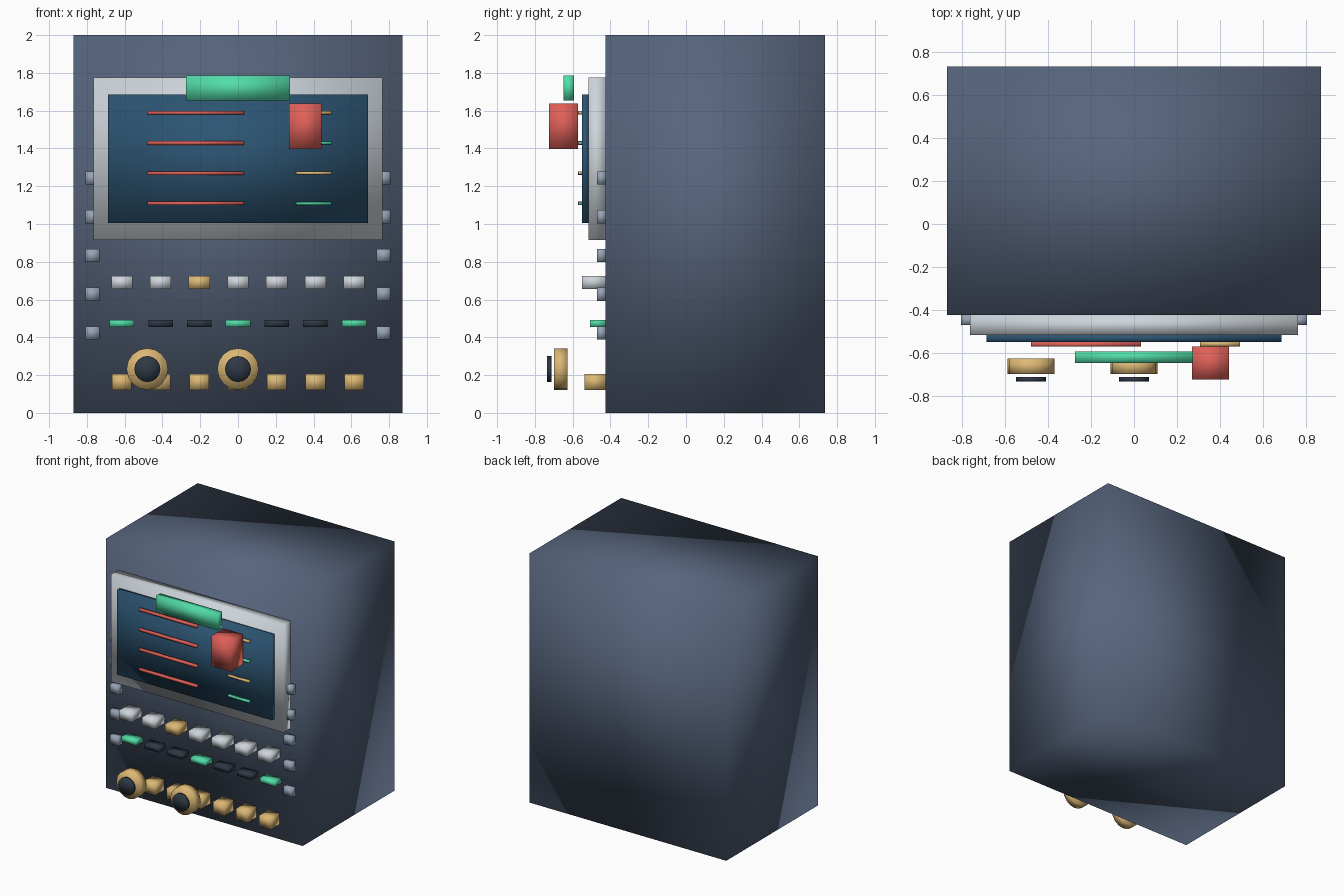
import bpy
import math

old = bpy.data.objects.get("Cube")
if old:
    bpy.data.objects.remove(old, do_unlink=True)


def material(name, rgb):
    """Flat material from 0-255 display values."""
    col = [((c / 255 + 0.055) / 1.055) ** 2.4 for c in rgb] + [1.0]
    m = bpy.data.materials.new(name)
    m.use_nodes = True
    m.diffuse_color = col
    m.node_tree.nodes["Principled BSDF"].inputs["Base Color"].default_value = col
    return m


BODY = material("slate blue", (86, 100, 124))
FRAME = material("light grey", (206, 213, 219))
SCREEN = material("deep blue", (44, 84, 114))
RED = material("coral red", (222, 96, 88))
GREEN = material("mint green", (82, 220, 168))
TAN = material("brass tan", (220, 184, 116))
STEEL = material("steel grey", (150, 163, 182))
DARK = material("charcoal", (46, 56, 68))

FACE = -0.425      # front plane of the cabinet
GLASS = -0.55      # front plane of the screen


def finish(name, mat):
    ob = bpy.context.object
    ob.name = ob.data.name = name
    ob.data.materials.append(mat)
    bpy.ops.object.shade_smooth()
    return ob


def box(name, mat, x, y, z):
    """Softly shaded box from (min, max) pairs on each axis."""
    spans = (x, y, z)
    bpy.ops.mesh.primitive_cube_add(size=1, location=[(a + b) / 2 for a, b in spans])
    bpy.context.object.scale = [b - a for a, b in spans]
    bpy.ops.object.transform_apply(location=False, rotation=False, scale=True)
    return finish(name, mat)


def around(c, size):
    return (c - size / 2, c + size / 2)


def disc(name, mat, x, z, radius, y):
    """Round part with its axis running front to back."""
    bpy.ops.mesh.primitive_cylinder_add(
        vertices=16, radius=radius, depth=y[1] - y[0], end_fill_type='TRIFAN',
        location=(x, sum(y) / 2, z), rotation=(math.pi / 2, 0, 0))
    return finish(name, mat)


# Cabinet and display
box("cabinet", BODY, (-0.872, 0.872), (FACE, 0.735), (0, 2))
box("screen_frame", FRAME, (-0.765, 0.765), (-0.517, FACE), (0.916, 1.776))
box("screen", SCREEN, (-0.687, 0.687), (GLASS, -0.517), (1.006, 1.686))

# Lines on the screen
for i in range(4):
    z = 1.589 - 0.16 * i
    box(f"long_line_{i + 1}", RED, (-0.48, 0.032), (-0.572, GLASS), around(z, 0.019))
    box(f"short_line_{i + 1}", (TAN, GREEN)[i % 2], (0.307, 0.495),
        (-0.57, GLASS), around(z, 0.016))

# Floating blocks ahead of the screen
box("green_bar", GREEN, (-0.275, 0.275), (-0.648, -0.594), (1.655, 1.785))
box("red_block", RED, (0.271, 0.443), (-0.725, -0.571), (1.398, 1.638))

# Side studs
for side, s in (("left", 1), ("right", -1)):
    for i in range(5):
        box(f"{side}_stud_{i + 1}", STEEL, around(s * 0.77, 0.075),
            (-0.471, FACE), around(0.423 + 0.205 * i, 0.07))

# Three rows of keys
for i in range(7):
    x = 0.205 * (i - 3)
    box(f"upper_key_{i + 1}", TAN if i == 2 else FRAME, around(x, 0.112),
        (-0.55, FACE), around(0.69, 0.068))
    box(f"indicator_{i + 1}", DARK if i % 3 else GREEN, around(x, 0.13),
        (-0.508, FACE), around(0.474, 0.038))
    box(f"lower_key_{i + 1}", TAN, around(x, 0.104),
        (-0.538, FACE), around(0.163, 0.086))

# Knobs with dark caps
for side, x in (("right", -0.48), ("middle", 0)):
    disc(f"{side}_knob", TAN, x, 0.232, 0.11, (-0.7, -0.628))
    disc(f"{side}_knob_cap", DARK, x, 0.232, 0.069, (-0.735, -0.713))
